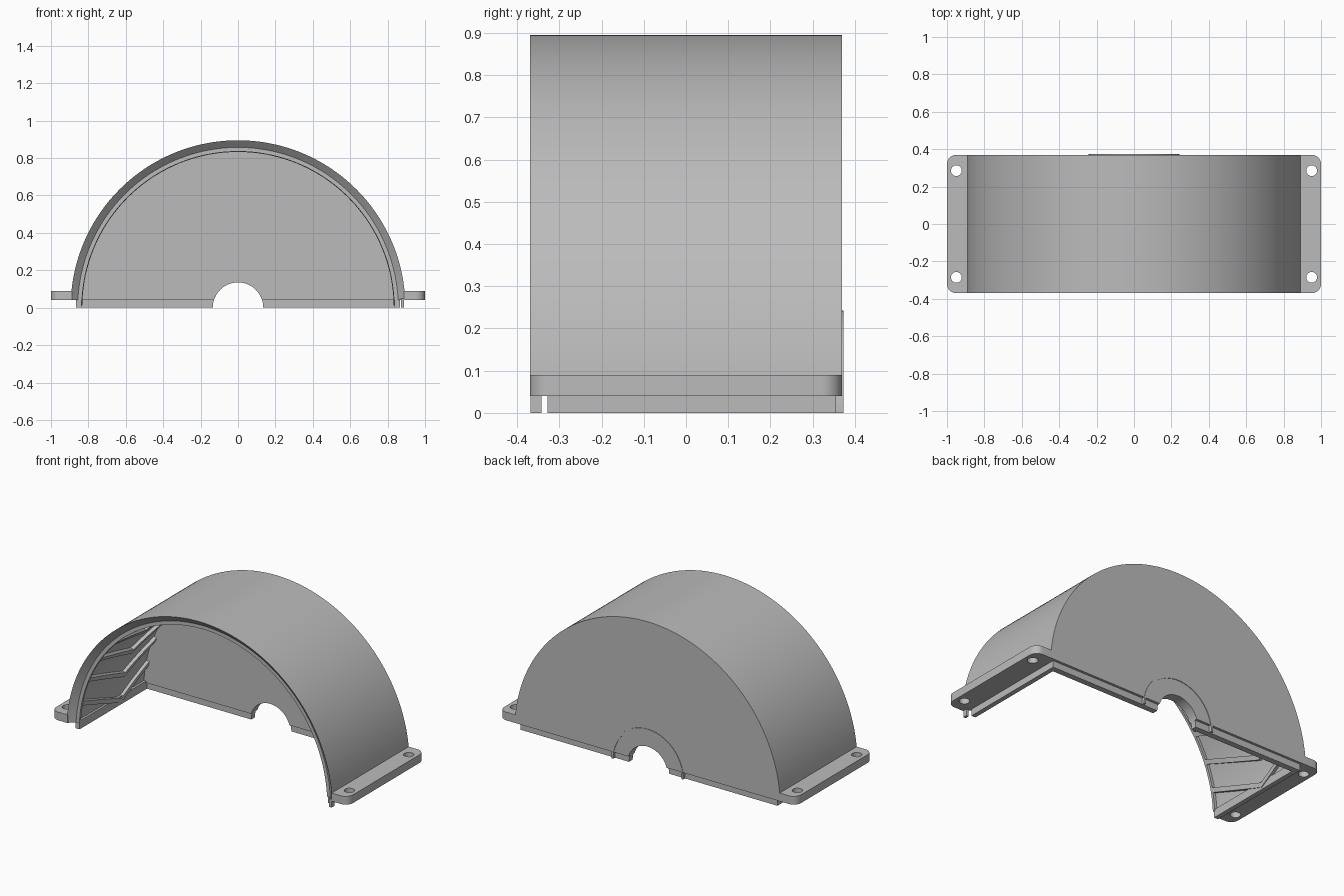
import bpy, bmesh, math

cube = bpy.data.objects.get("Cube")
if cube:
    bpy.data.objects.remove(cube, do_unlink=True)

grey = bpy.data.materials.new("plain_grey")
grey.use_nodes = True
grey.diffuse_color = (0.5, 0.5, 0.5, 1)
grey.node_tree.nodes["Principled BSDF"].inputs["Base Color"].default_value = (0.5, 0.5, 0.5, 1)


def finish(bm, name, smooth=False):
    bmesh.ops.recalc_face_normals(bm, faces=bm.faces)
    mesh = bpy.data.meshes.new(name)
    bm.to_mesh(mesh)
    bm.free()
    mesh.materials.append(grey)
    obj = bpy.data.objects.new(name, mesh)
    bpy.context.collection.objects.link(obj)
    if smooth:
        bpy.ops.object.select_all(action="DESELECT")
        obj.select_set(True)
        bpy.context.view_layer.objects.active = obj
        bpy.ops.object.shade_smooth_by_angle(angle=math.radians(25))
    return obj


def loft(bm, rings):
    """Skin a list of closed point loops and cap both ends."""
    rows = [[bm.verts.new(p) for p in ring] for ring in rings]
    n = len(rows[0])
    for a, b in zip(rows, rows[1:]):
        for i in range(n):
            j = (i + 1) % n
            bm.faces.new((a[i], a[j], b[j], b[i]))
    bm.faces.new(rows[0])
    bm.faces.new(rows[-1][::-1])


def half_turn(name, profile, floor, steps=96):
    """Sweep an (r, y) profile over the arch, cut level at z = floor."""
    rings = []
    for s in range(steps + 1):
        ring = []
        for r, y in profile:
            a0 = math.asin(floor / r)
            a = a0 + (math.pi - 2 * a0) * s / steps
            ring.append((r * math.cos(a), y, r * math.sin(a)))
        rings.append(ring)
    bm = bmesh.new()
    loft(bm, rings)
    return finish(bm, name, True)


def box(name, x0, x1, y0, y1, z0, z1):
    bm = bmesh.new()
    loft(bm, [[(x0, y0, z), (x1, y0, z), (x1, y1, z), (x0, y1, z)] for z in (z0, z1)])
    return finish(bm, name)


# Arched cover with chamfered open front, inner ledge and closed back wall
half_turn("arched_cover", [(0.895, -0.37), (0.857, -0.335), (0.835, -0.335), (0.835, -0.32),
                           (0.852, -0.32), (0.852, 0.31), (0.135, 0.31), (0.135, 0.37),
                           (0.895, 0.37)], 0.04)

# Locating tongue under the back wall, and the thin ring around the shaft hole
half_turn("back_tongue", [(0.135, 0.32), (0.865, 0.32), (0.865, 0.355), (0.135, 0.355)], 0)
half_turn("shaft_ring", [(0.23, 0.35), (0.242, 0.35), (0.242, 0.373), (0.23, 0.373)], 0)

# Chevron ribs lining the arch, mirrored about the crown
APEX_Y, DROP, HALF_WIDTH = 0.07, 9.5, 1.0
stations = [-0.325 + (APEX_Y + 0.325) * i / 5 for i in range(6)]
stations += [APEX_Y + (0.315 - APEX_Y) * i / 5 for i in range(1, 6)]
bm = bmesh.new()
for side in (-1, 1):
    for k in range(8):
        rings = []
        for i, y in enumerate(stations):
            centre = 11.25 * k + DROP * (1 - abs(i - 5) / 5)
            ring = []
            for r, d in ((0.855, -1), (0.833, -1), (0.833, 1), (0.855, 1)):
                a = math.radians(centre + d * HALF_WIDTH)
                ring.append((side * r * math.sin(a), y, r * math.cos(a)))
            rings.append(ring)
        loft(bm, rings)
finish(bm, "chevron_ribs")


# Mounting flanges with rounded outer corners and bolt holes
def flange(name, side):
    radius = 0.05
    outline = [(0.888, -0.37)]
    for cy, start in ((-0.37 + radius, -90), (0.37 - radius, 0)):
        for i in range(9):
            a = math.radians(start + 90 * i / 8)
            outline.append((1 - radius + radius * math.cos(a), cy + radius * math.sin(a)))
    outline.append((0.888, 0.37))
    bm = bmesh.new()
    loft(bm, [[(side * x, y, z) for x, y in outline] for z in (0.04, 0.09)])
    plate = finish(bm, name, True)
    bm = bmesh.new()
    for cy in (-0.285, 0.285):
        loft(bm, [[(side * 0.95 + 0.029 * math.cos(t * math.pi / 12),
                    cy + 0.029 * math.sin(t * math.pi / 12), z) for t in range(24)]
                  for z in (0, 0.13)])
    cutter = finish(bm, name + "_hole_cutter")
    cutter.hide_render = True
    cutter.hide_viewport = True
    cut = plate.modifiers.new("bolt_holes", "BOOLEAN")
    cut.operation = "DIFFERENCE"
    cut.solver = "EXACT"
    cut.object = cutter


for label, side in (("left", 1), ("right", -1)):
    flange(label + "_flange", side)
    # Locating tongue below the side wall
    x0, x1 = sorted((side * 0.837, side * 0.865))
    box(label + "_tongue", x0, x1, -0.328, 0.355, 0, 0.05)

# Small locating tab at the front corner
box("front_tab", 0.872, 0.888, -0.368, -0.342, 0, 0.05)
